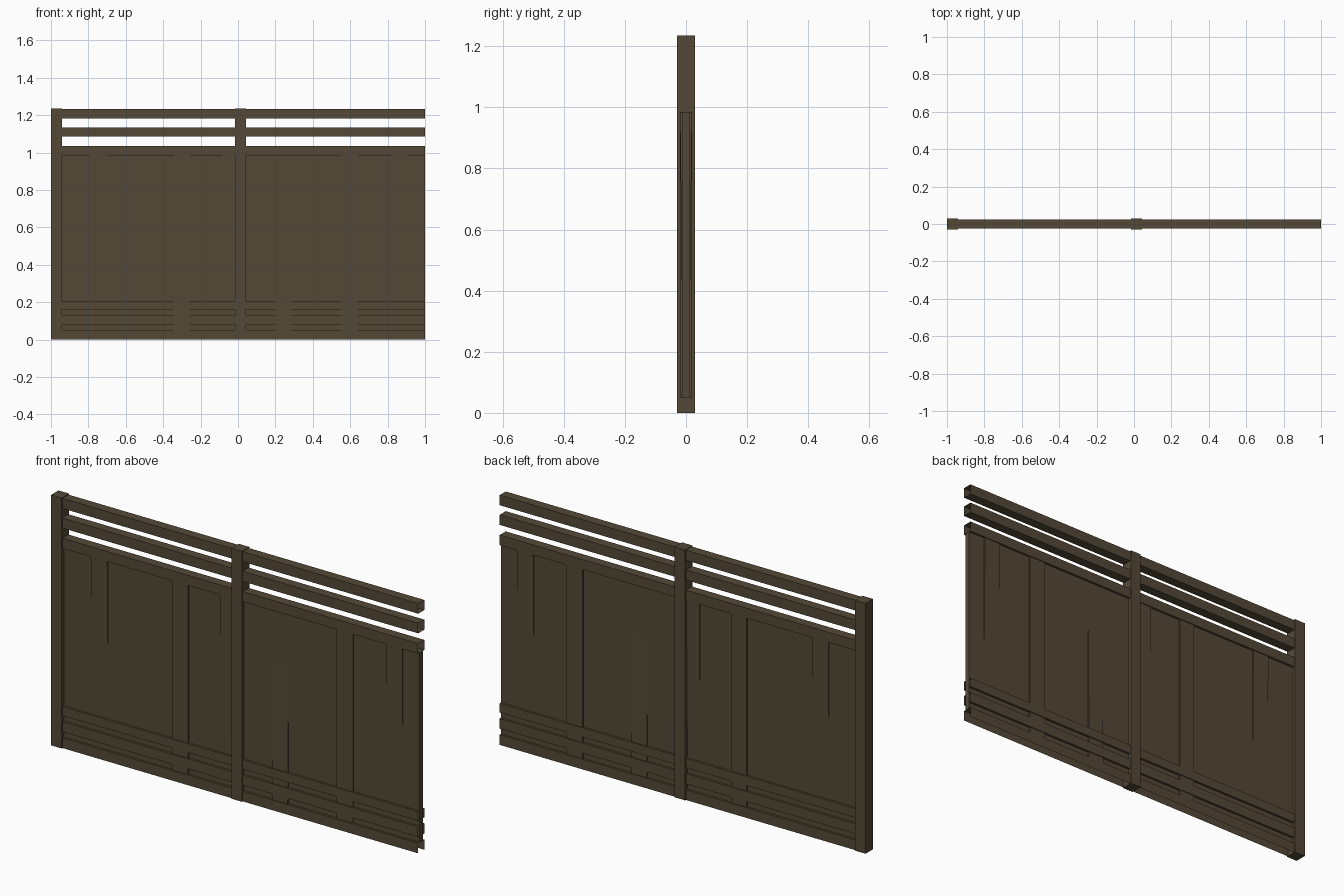
import bpy

if "Cube" in bpy.data.objects:
    bpy.data.objects.remove(bpy.data.objects["Cube"])

wood = bpy.data.materials.new("dark_brown_wood")
wood.diffuse_color = (0.088, 0.066, 0.038, 1)
wood.use_nodes = True
wood.node_tree.nodes["Principled BSDF"].inputs["Base Color"].default_value = wood.diffuse_color


def block(name, x0, x1, z0, z1, d_bottom, d_top=None, skip=()):
    """Block centred on y=0, half depth may taper from bottom to top."""
    d_top = d_bottom if d_top is None else d_top
    v = [(x, s * d, z) for z, d in ((z0, d_bottom), (z1, d_top))
         for x, s in ((x0, -1), (x1, -1), (x1, 1), (x0, 1))]
    sides = {"bottom": (3, 2, 1, 0), "top": (4, 5, 6, 7), "front": (0, 1, 5, 4),
             "right": (1, 2, 6, 5), "back": (2, 3, 7, 6), "left": (3, 0, 4, 7)}
    mesh = bpy.data.meshes.new(name)
    mesh.from_pydata(v, [], [f for k, f in sides.items() if k not in skip])
    mesh.materials.append(wood)
    ob = bpy.data.objects.new(name, mesh)
    bpy.context.collection.objects.link(ob)
    return ob


# Posts
for x in (-1.0, -0.016):
    block("post", x, x + 0.058, 0, 1.235, 0.029)

# Bays between the posts
bays = ((-0.942, -0.016), (0.042, 1.0))

# Rails, hollow at the ends where they meet the next section
rails = ((0, 0.05), (0.08, 0.13), (0.16, 0.205),
         (0.985, 1.035), (1.085, 1.135), (1.182, 1.232))
for x0, x1 in bays:
    for z0, z1 in rails:
        skip = ("left", "right", "bottom") if z0 == 0 else ("left", "right")
        block("rail", x0, x1, z0, z1, 0.0235, skip=skip)
    # Thin panel boards
    block("panel", x0, x1, 0.05, 0.985, 0.0125)

# Raised battens: left, right, half depth at bottom and top
battens = ((-0.79, -0.70, 0.010, 0.0195), (-0.345, -0.26, 0.0195, 0.0195),
           (-0.086, -0.016, 0.010, 0.0195), (0.20, 0.285, 0.0195, 0.010),
           (0.55, 0.64, 0.0195, 0.0195), (0.82, 0.91, 0.010, 0.0195))
for x0, x1, low, high in battens:
    block("batten", x0, x1, 0.05, 0.985, low, high)
